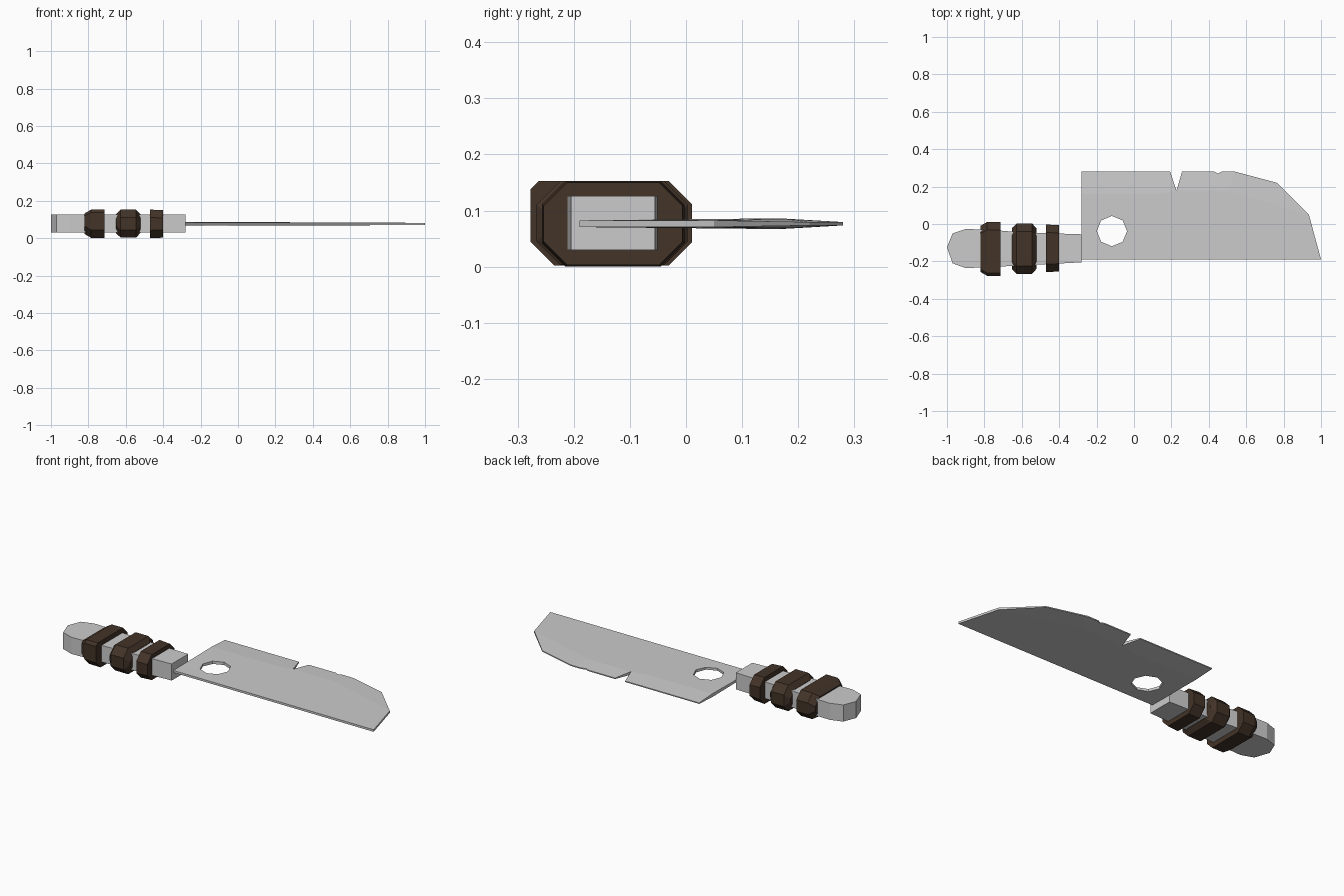
import bpy, bmesh, math

if "Cube" in bpy.data.objects:
    bpy.data.objects.remove(bpy.data.objects["Cube"])

def make_object(name, verts, faces, mat=None):
    mesh = bpy.data.meshes.new(name)
    mesh.from_pydata(verts, [], faces)
    bm = bmesh.new()
    bm.from_mesh(mesh)
    bmesh.ops.recalc_face_normals(bm, faces=bm.faces)
    bm.to_mesh(mesh)
    bm.free()
    obj = bpy.data.objects.new(name, mesh)
    bpy.context.collection.objects.link(obj)
    if mat:
        mesh.materials.append(mat)
    return obj

def loft(name, rings, mat=None):
    """Join equal-sized closed loops and cap both ends."""
    n = len(rings[0])
    verts = [v for r in rings for v in r]
    faces = [tuple(range(n)), tuple(range(len(verts) - n, len(verts)))]
    for k in range(len(rings) - 1):
        for i in range(n):
            j = (i + 1) % n
            faces.append((k*n + i, k*n + j, k*n + n + j, k*n + n + i))
    return make_object(name, verts, faces, mat)

wrap_mat = bpy.data.materials.new("dark_brown")
wrap_mat.diffuse_color = (0.055, 0.033, 0.021, 1)
wrap_mat.use_nodes = True
wrap_mat.node_tree.nodes["Principled BSDF"].inputs["Base Color"].default_value = wrap_mat.diffuse_color

# Blade: x, y and half thickness; a flat body plus a ground bevel to the edge
MID = 0.0765
points = [
    (-0.28, -0.19, .006), (1.0, -0.19, .006), (0.935, 0.05, .006),
    (0.50, 0.18, .008), (0.227, 0.178, .009), (0.13, 0.16, .0095),
    (-0.28, 0.16, .0095),
    (-0.28, 0.28, .003), (0.193, 0.28, .003),
    (0.257, 0.28, .003), (0.43, 0.28, .003), (0.45, 0.27, .003),
    (0.47, 0.28, .003), (0.54, 0.28, .003), (0.765, 0.22, .003)]
sides = [(0, 1, 2, 3, 4, 5, 6), (6, 5, 4, 8, 7),
         (4, 3, 13, 12, 11, 10, 9), (3, 2, 14, 13)]
outline = [0, 1, 2, 14, 13, 12, 11, 10, 9, 4, 8, 7, 6]
n = len(points)
verts = [(x, y, MID + s * h) for s in (1, -1) for x, y, h in points]
faces = sides + [tuple(i + n for i in reversed(f)) for f in sides]
for a, b in zip(outline, outline[1:] + outline[:1]):
    faces.append((a, b, b + n, a + n))
blade = make_object("blade", verts, faces)

# Octagonal hole through the blade
circle = [(-0.118 + 0.081 * math.cos(i * math.pi / 4),
           -0.038 + 0.081 * math.sin(i * math.pi / 4)) for i in range(8)]
cutter = loft("hole_cutter", [[(x, y, z) for x, y in circle] for z in (0, 0.15)])
cutter.hide_render = True
cutter.hide_viewport = True
cut = blade.modifiers.new("hole", 'BOOLEAN')
cut.operation = 'DIFFERENCE'
cut.solver = 'EXACT'
cut.object = cutter

# Handle: extruded outline with a rounded butt
profile = [(-0.28, -0.055), (-0.60, -0.045), (-0.78, -0.03), (-0.90, -0.027),
           (-0.97, -0.05), (-1.0, -0.125), (-0.97, -0.21), (-0.90, -0.236),
           (-0.60, -0.222), (-0.28, -0.205)]
loft("handle", [[(x, y, z) for x, y in profile] for z in (0.03, 0.126)])

# Wraps: chamfered cross-sections lofted along x, (x, inset) per section
def wrap(name, sections, y0, y1, z0, z1, front_top=0.042):
    rings = []
    for x, inset in sections:
        a, b, c, d = y0 + inset, y1 - inset, z0 + inset, z1 - inset
        k, f = 0.042, front_top
        rings.append([(x, a + k, c), (x, b - k, c), (x, b, c + k), (x, b, d - k),
                      (x, b - k, d), (x, a + f, d), (x, a, d - f), (x, a, c + k)])
    loft(name, rings, wrap_mat)

wrap("rear_wrap", [(-0.82, 0.02), (-0.785, 0), (-0.713, 0)],
     -0.277, 0.011, 0.002, 0.153, 0.015)
wrap("middle_wrap", [(-0.653, 0.025), (-0.627, 0), (-0.545, 0), (-0.522, 0.025)],
     -0.266, 0.003, 0.003, 0.153)
wrap("front_wrap", [(-0.47, 0), (-0.402, 0.003)],
     -0.257, -0.003, 0.0, 0.153)
